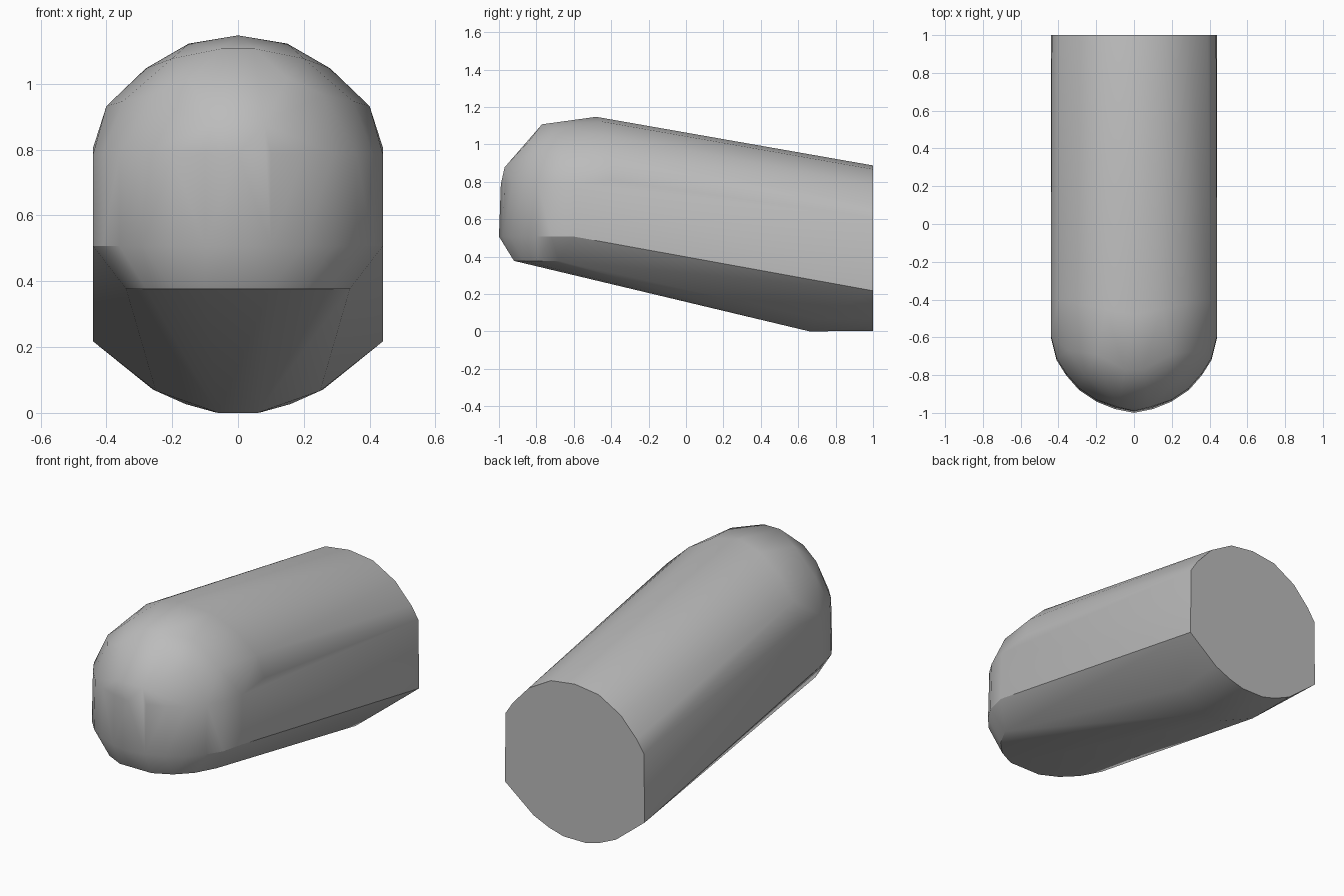
import bpy, bmesh, math

if "Cube" in bpy.data.objects:
    bpy.data.objects.remove(bpy.data.objects["Cube"])

grey = bpy.data.materials.new("mid grey")
grey.use_nodes = True
colour = (0.5, 0.5, 0.5, 1)
grey.diffuse_color = colour
grey.node_tree.nodes["Principled BSDF"].inputs["Base Color"].default_value = colour

# half profiles (x, z) of the flat rear and of the shoulder
rear = [(0, 0.89), (0.15, 0.87), (0.29, 0.79), (0.39, 0.68), (0.435, 0.61), (0.44, 0.22),
        (0.35, 0.15), (0.26, 0.075), (0.16, 0.03), (0.07, 0.005)]
shoulder = [(0, 1.15), (0.15, 1.125), (0.28, 1.05), (0.4, 0.935), (0.44, 0.81)]
# half outline (x, y) of the rounded nose
nose = [(0, -1), (0.1, -0.98), (0.2, -0.94), (0.29, -0.88), (0.36, -0.8),
        (0.41, -0.72), (0.44, -0.6)]

points = [(x, 1, z) for x, z in rear]
points += [(x, -0.48 + 0.2 * x, z) for x, z in shoulder]
points += [(x, y, 0.51) for x, y in nose]
points += [(x, y + 0.01, 0.79) for x, y in nose]
# chamfered chin, dome facets and underside
points += [(0.1, -0.92, 0.38), (0.2, -0.87, 0.38), (0.28, -0.79, 0.38), (0.34, -0.68, 0.38)]
points += [(0.08, -0.97, 0.88), (0.05, -0.77, 1.11), (0.15, -0.84, 1.02),
           (0.2, -0.69, 1.08), (0.26, -0.8, 0.97), (0.35, -0.67, 0.95)]
points += [(0.44, 0.45, 0.37), (0.06, 0.66, 0.003), (0.25, 0.7, 0.07)]

# mirrored hull
bm = bmesh.new()
for x, y, z in points:
    bm.verts.new((x, y, z))
    if x > 0:
        bm.verts.new((-x, y, z))
result = bmesh.ops.convex_hull(bm, input=bm.verts)
loose = [v for v in bm.verts if not v.link_faces]
bmesh.ops.delete(bm, geom=loose, context='VERTS')
bmesh.ops.dissolve_limit(bm, angle_limit=math.radians(1), verts=bm.verts, edges=bm.edges)
bmesh.ops.recalc_face_normals(bm, faces=bm.faces)
lowest = min(v.co.z for v in bm.verts)
bmesh.ops.translate(bm, verts=bm.verts, vec=(0, 0, -lowest))

mesh = bpy.data.meshes.new("rounded_body")
bm.to_mesh(mesh)
bm.free()
mesh.materials.append(grey)
body = bpy.data.objects.new("rounded_body", mesh)
bpy.context.collection.objects.link(body)
bpy.context.view_layer.objects.active = body
body.select_set(True)
bpy.ops.object.shade_smooth_by_angle(angle=math.radians(30))
